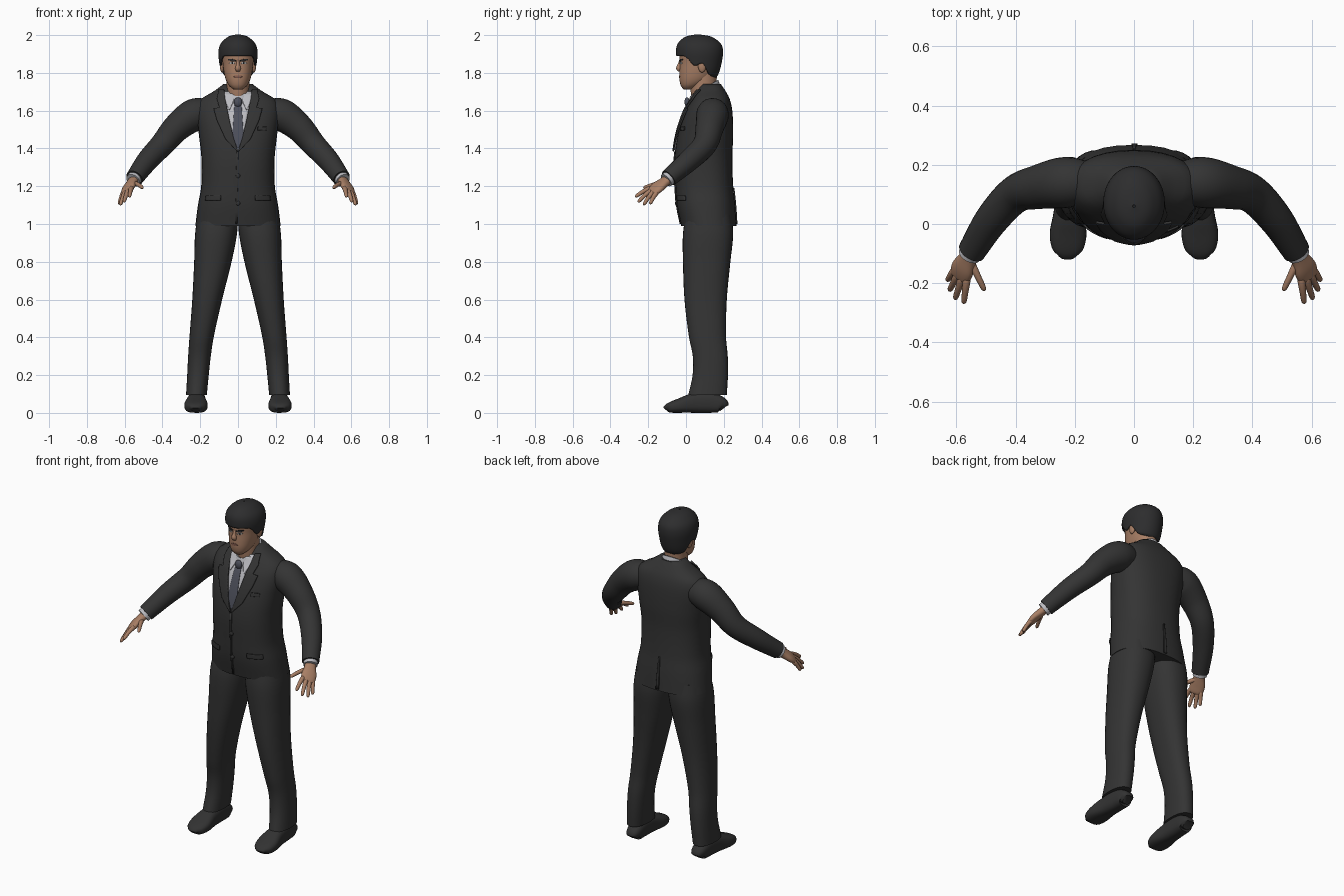
import bpy, bmesh, math
from mathutils import Vector

cube = bpy.data.objects.get("Cube")
if cube:
    bpy.data.objects.remove(cube, do_unlink=True)


def material(name, r, g, b):
    m = bpy.data.materials.new(name)
    m.use_nodes = True
    m.diffuse_color = (r, g, b, 1)
    m.node_tree.nodes["Principled BSDF"].inputs["Base Color"].default_value = (r, g, b, 1)
    return m


SUIT = material("charcoal cloth", .034, .034, .034)
HAIR = material("black hair", .026, .026, .027)
SHOE = material("dark leather", .032, .032, .032)
SKIN = material("skin", .39, .21, .13)
LIPS = material("lips", .24, .11, .08)
SHIRT = material("pale grey shirt", .50, .50, .53)
TIE = material("slate tie", .075, .08, .105)
EYE = material("eye white", .45, .43, .41)


def interp(rows, k):
    """Smooth curve through rows whose first entry is the ascending key."""
    last = len(rows) - 1
    i = max(0, min(last - 1, sum(r[0] <= k for r in rows) - 1))
    h = rows[i + 1][0] - rows[i][0]
    t = (k - rows[i][0]) / h

    def slope(j, c):
        a, b = rows[max(j - 1, 0)], rows[min(j + 1, last)]
        return h * (b[c] - a[c]) / (b[0] - a[0])
    return [(2*t**3 - 3*t*t + 1) * rows[i][c] + (t**3 - 2*t*t + t) * slope(i, c)
            + (3*t*t - 2*t**3) * rows[i + 1][c] + (t**3 - t*t) * slope(i + 1, c)
            for c in range(1, len(rows[0]))]


def section(center, u, v, n=2, count=32):
    def power(w):
        return math.copysign(abs(w) ** (2 / n), w)
    angles = [math.tau * i / count for i in range(count)]
    return [center + u * power(math.cos(a)) + v * power(math.sin(a)) for a in angles]


def skin(name, rings, mat, closed=True, caps=True, thick=0, mirror=False):
    """Join rows of points into one smooth surface."""
    bm = bmesh.new()
    grid = [[bm.verts.new(p) for p in ring] for ring in rings]
    width = len(grid[0])
    for a, b in zip(grid, grid[1:]):
        for j in range(width if closed else width - 1):
            k = (j + 1) % width
            bm.faces.new((a[j], a[k], b[k], b[j]))
    if closed and caps:
        bm.faces.new(grid[0])
        bm.faces.new(grid[-1])
    bmesh.ops.recalc_face_normals(bm, faces=bm.faces)
    mesh = bpy.data.meshes.new(name)
    bm.to_mesh(mesh)
    bm.free()
    mesh.materials.append(mat)
    for p in mesh.polygons:
        p.use_smooth = True
    mesh.set_sharp_from_angle(angle=math.radians(50))
    obj = bpy.data.objects.new(name, mesh)
    bpy.context.scene.collection.objects.link(obj)
    if thick:
        mod = obj.modifiers.new("thickness", 'SOLIDIFY')
        mod.thickness, mod.offset = thick, 0
    if mirror:
        obj.modifiers.new("other_side", 'MIRROR').use_mirror_merge = False
    return obj


def upright(name, rows, n, mat, steps=32, mirror=False):
    """Rows: height, centre x, half width, front y, back y."""
    rings = []
    for i in range(steps + 1):
        z = rows[0][0] + (rows[-1][0] - rows[0][0]) * i / steps
        cx, rx, f, b = interp(rows, z)
        rings.append(section(Vector((cx, (f + b) / 2, z)), Vector((rx, 0, 0)),
                             Vector((0, (b - f) / 2, 0)), n))
    return skin(name, rings, mat, mirror=mirror)


def tube(name, pts, side, mat, n=2, steps=20, count=20, mirror=True):
    """Points: x, y, z, half width along side, half thickness."""
    rows = [(i, *p) for i, p in enumerate(pts)]
    end, rings = len(pts) - 1, []
    for i in range(steps + 1):
        k = end * i / steps
        x, y, z, ru, rv = interp(rows, k)
        ahead = Vector(interp(rows, min(end, k + .05))[:3])
        t = (ahead - Vector(interp(rows, max(0, k - .05))[:3])).normalized()
        u = Vector(side)
        u = (u - t * u.dot(t)).normalized()
        rings.append(section(Vector((x, y, z)), u * ru, t.cross(u) * rv, n, count))
    return skin(name, rings, mat, mirror=mirror)


def surface_y(rows, n, x, z, side=-1):
    cx, rx, f, b = interp(rows, z)
    q = min(1, abs(x - cx) / rx)
    return (f + b) / 2 + side * (b - f) / 2 * (1 - q ** n) ** (1 / n)


def patch(name, body, edges, mat, lift, side=-1, thick=.006, mirror=False):
    """Thin plate on a body; edges: height, inner x, outer x."""
    rows, n = body
    rings = []
    for a, b in zip(edges, edges[1:]):
        for i in range(7):
            z, x0, x1 = (p + (q - p) * i / 6 for p, q in zip(a, b))
            if i == 0 and rings:
                continue
            xs = [x0 + (x1 - x0) * j / 8 for j in range(9)]
            rings.append([(x, surface_y(rows, n, x, z, side) + side * lift, z) for x in xs])
    return skin(name, rings, mat, closed=False, thick=thick, mirror=mirror)


def blob(name, loc, radii, mat, mirror=False):
    rings = []
    for i in range(1, 12):
        a = math.pi * i / 12
        c = Vector(loc) + Vector((0, 0, -radii[2] * math.cos(a)))
        rings.append(section(c, Vector((radii[0] * math.sin(a), 0, 0)),
                             Vector((0, radii[1] * math.sin(a), 0)), 2, 16))
    return skin(name, rings, mat, mirror=mirror)


# Jacket body
jacket = [(.99, 0, .226, -.025, .267), (1.1, 0, .212, -.048, .26), (1.2, 0, .195, -.056, .25),
          (1.35, 0, .194, -.06, .245), (1.48, 0, .208, -.042, .25), (1.6, 0, .22, -.003, .245),
          (1.66, 0, .198, .032, .232), (1.7, 0, .132, .053, .212), (1.74, 0, .078, .075, .185)]
BODY = (jacket, 2.4)
upright("jacket", jacket, 2.4, SUIT, 48)

# Shirt front, tie, lapels
patch("shirt_front", BODY, [(1.39, -.003, .003), (1.45, -.025, .025), (1.6, -.056, .056),
                            (1.7, -.078, .078)], SHIRT, .002)
patch("tie", BODY, [(1.4, -.004, .004), (1.47, -.03, .03), (1.64, -.018, .018)], TIE, .006)
blob("tie_knot", (0, .006, 1.645), (.022, .014, .026), TIE)
patch("shirt_collar_points", BODY, [(1.605, .044, .048), (1.64, .028, .062), (1.69, .012, .076)],
      SHIRT, .009, mirror=True)
patch("lapels", BODY, [(1.385, 0, .006), (1.45, .022, .066), (1.55, .045, .112),
                       (1.61, .057, .128), (1.616, .058, .098), (1.66, .068, .112),
                       (1.71, .073, .1)], SUIT, .01, thick=.009, mirror=True)

# Jacket details
patch("front_overlap", BODY, [(1.0, -.014, -.004), (1.385, -.008, .002)], SUIT, .003)
patch("pocket_flaps", BODY, [(1.125, .092, .172), (1.152, .09, .168)], SUIT, .004, mirror=True)
patch("breast_pocket", BODY, [(1.495, .105, .15), (1.515, .105, .15)], SUIT, .003)
patch("back_vent", BODY, [(1.0, -.008, .012), (1.19, -.004, .004)], SUIT, .003, side=1)
for i, z in enumerate((1.255, 1.11)):
    blob(f"button_{i + 1}", (0, surface_y(jacket, 2.4, 0, z) - .003, z), (.012, .006, .012), SHOE)

# Neck and shirt collar
upright("neck", [(1.64, 0, .06, .035, .16), (1.7, 0, .06, .025, .16),
                 (1.82, 0, .062, .02, .165)], 2, SKIN, 10)
band = [section(Vector((0, .097, z)), Vector((r, 0, 0)), Vector((0, r + .004, .042)))
        for z, r in ((1.675, .082), (1.695, .077), (1.718, .069), (1.716, .062))]
skin("shirt_collar", band, SHIRT, caps=False, thick=.004)

# Head and face
head = [(1.712, 0, .022, -.012, .03), (1.73, 0, .045, -.026, .07), (1.76, 0, .063, -.034, .12),
        (1.8, 0, .074, -.035, .15), (1.85, 0, .081, -.033, .172), (1.9, 0, .086, -.034, .18),
        (1.95, 0, .076, -.02, .17), (1.98, 0, .04, .02, .12)]
FACE = (head, 2.2)
upright("head", head, 2.2, SKIN)
tube("nose", [(0, -.028, 1.868, .006, .006), (0, -.034, 1.845, .009, .01),
              (0, -.038, 1.824, .015, .014), (0, -.032, 1.81, .011, .008)],
     (1, 0, 0), SKIN, mirror=False)
blob("ears", (.084, .085, 1.835), (.012, .021, .033), SKIN, mirror=True)
patch("eyes", FACE, [(1.846, .022, .038), (1.851, .016, .046), (1.858, .022, .04)],
      EYE, .001, thick=.003, mirror=True)
patch("irises", FACE, [(1.846, .027, .035), (1.859, .027, .035)], HAIR, .002,
      thick=.003, mirror=True)
patch("eyebrows", FACE, [(1.861, .012, .022), (1.867, .012, .05), (1.873, .03, .052)],
      HAIR, .002, thick=.004, mirror=True)
patch("mouth", FACE, [(1.774, -.012, .012), (1.78, -.023, .023), (1.787, -.012, .012)],
      LIPS, .001, thick=.004)

# Hair grows from a hairline that drops from brow to nape
hair = [(1.765, .074, -.02, .15), (1.8, .087, -.03, .17), (1.86, .096, -.042, .186),
        (1.91, .1, -.049, .192), (1.95, .09, -.042, .183), (1.98, .062, -.014, .148),
        (1.993, .038, .015, .115), (2.0, .004, .056, .064)]
hairline = [(-1, 1.89), (-.6, 1.885), (-.25, 1.838), (.15, 1.85), (.5, 1.795), (1, 1.775)]
rings = []
for i in range(25):
    t = math.sin(math.pi / 2 * i / 24)
    ring = []
    for j in range(48):
        a = math.tau * j / 48
        low = interp(hairline, math.sin(a))[0]
        z = low + (2 - low) * t
        rx, f, b = interp(hair, z)
        ring.append((rx * math.cos(a), (f + b) / 2 + (b - f) / 2 * math.sin(a), z))
    rings.append(ring)
skin("hair", rings, HAIR, caps=False, thick=.008)
blob("hair_crown", (0, .06, 1.985), (.045, .055, .014), HAIR)

# Sleeves and shirt cuffs
tube("sleeves", [(.15, .14, 1.59, .07, .07), (.232, .14, 1.577, .086, .086),
                 (.322, .125, 1.512, .075, .075), (.4, .1, 1.422, .064, .064),
                 (.48, .015, 1.335, .057, .057), (.548, -.092, 1.243, .047, .047)],
     (0, 0, 1), SUIT, steps=36, count=28)
tube("shirt_cuffs", [(.535, -.07, 1.26, .039, .039), (.556, -.105, 1.231, .039, .039)],
     (0, 0, 1), SHIRT, steps=4)

# Hands
across = (.055, .042, -.025)
tube("palms", [(.545, -.085, 1.245, .03, .024), (.56, -.115, 1.222, .032, .022),
               (.578, -.15, 1.195, .042, .02), (.588, -.178, 1.172, .038, .015),
               (.592, -.188, 1.165, .025, .007)], across, SKIN, 2.3)
fingers = {"index": ((.565, -.19, 1.188), (.575, -.268, 1.143)),
           "middle": ((.582, -.185, 1.176), (.604, -.254, 1.115)),
           "ring": ((.597, -.174, 1.168), (.623, -.225, 1.1)),
           "little": ((.608, -.158, 1.162), (.63, -.19, 1.105)),
           "thumb": ((.55, -.13, 1.215), (.504, -.225, 1.19))}
for name, (base, tip) in fingers.items():
    base, tip = Vector(base), Vector(tip)
    pts = []
    for t, r in ((-.15, .011), (.1, .013), (.5, .011), (.9, .009), (1, .003)):
        p = base.lerp(tip, t) + Vector((0, 0, .02 * t * (1 - t)))
        pts.append((*p, r, r))
    tube(f"{name}_fingers", pts, across, SKIN, steps=16, count=12)

# Trousers
upright("trouser_legs", [(.095, .22, .055, .012, .216), (.2, .212, .057, .035, .222),
                         (.3, .204, .06, .036, .221), (.4, .193, .064, .016, .212),
                         (.6, .163, .079, -.008, .216), (.8, .133, .099, -.016, .235),
                         (.95, .116, .111, -.016, .25), (1.05, .106, .106, 0, .24)],
        2.3, SUIT, 36, mirror=True)

# Shoes with flat soles
shoe = ((.2, .026, .05), (.185, .042, .085), (.12, .046, .112), (.04, .051, .104),
        (-.03, .062, .078), (-.08, .054, .058), (-.1, .036, .045), (-.106, .018, .032))
tube("shoes", [(.22 - .03 * (y - .05), y, h / 2, w, h / 2) for y, w, h in shoe],
     (1, 0, 0), SHOE, 2.7, steps=28, count=28)
